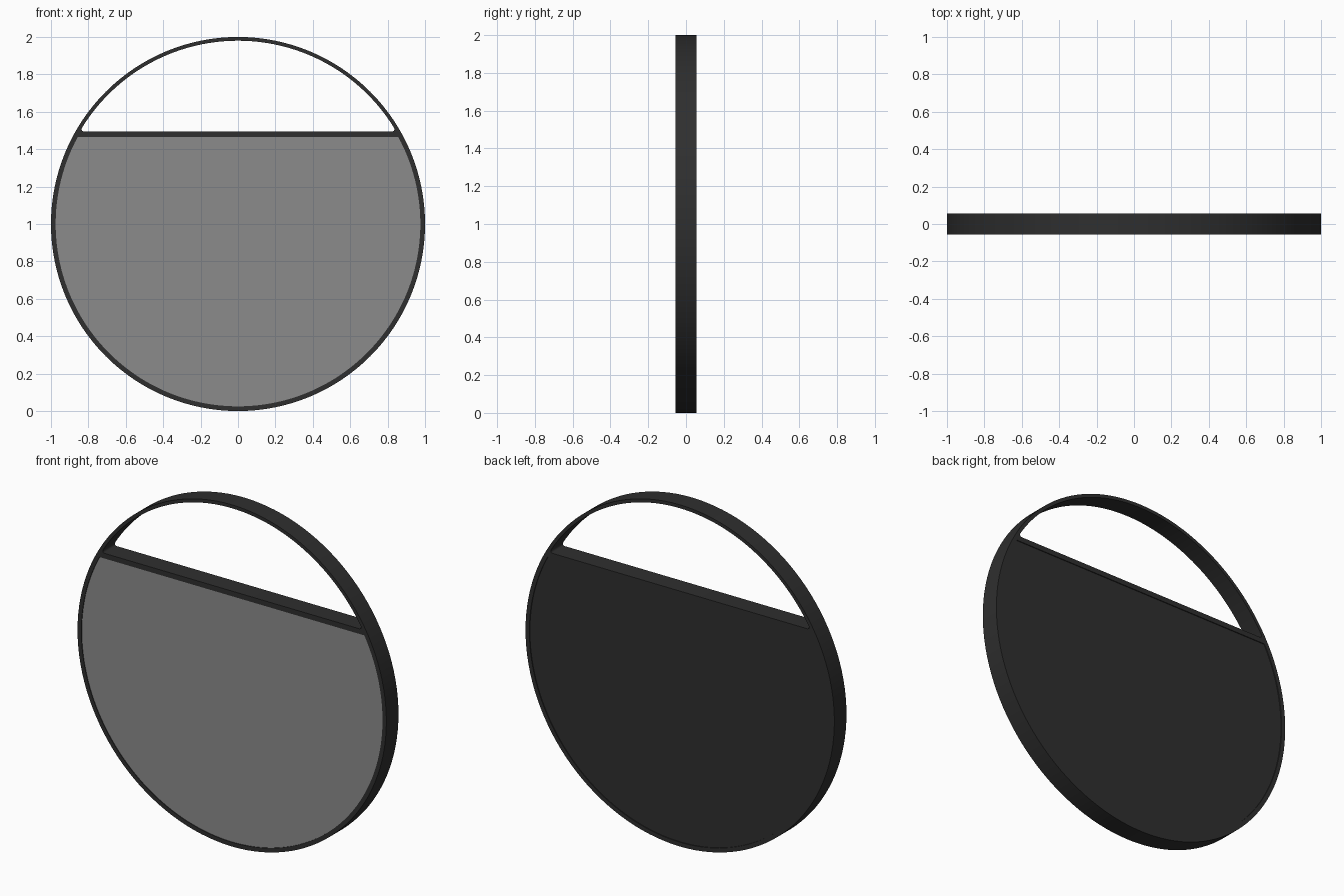
import bpy, bmesh, math

if "Cube" in bpy.data.objects:
    bpy.data.objects.remove(bpy.data.objects["Cube"])

DEPTH = 0.056          # half depth of the frame
R_OUT, R_TOP, R_LOW = 1.0, 0.98, 0.975
SHELF_TOP, SHELF_BOTTOM = 0.495, 0.465   # measured from the circle centre


def material(name, c):
    m = bpy.data.materials.new(name)
    m.diffuse_color = (c[0], c[1], c[2], 1)
    m.use_nodes = True
    m.node_tree.nodes["Principled BSDF"].inputs["Base Color"].default_value = m.diffuse_color
    return m


black = material("matte black", (0.028, 0.028, 0.028))
silver = material("mirror grey", (0.26, 0.26, 0.26))


def arc(cx, cy, r, a0, a1, n):
    return [(cx + r * math.cos(a0 + (a1 - a0) * i / n),
             cy + r * math.sin(a0 + (a1 - a0) * i / n)) for i in range(n + 1)]


def circle(r, n=128):
    return arc(0, 0, r, 0, 2 * math.pi, n)[:-1]


def upper_segment(r, h, f):
    """Circle part above height h, with corners rounded by radius f."""
    a = math.asin((h + f) / (r - f))
    cx = (r - f) * math.cos(a)
    return (arc(0, 0, r, a, math.pi - a, 64)
            + arc(-cx, h + f, f, math.pi - a, 1.5 * math.pi, 6)[1:]
            + arc(cx, h + f, f, -math.pi / 2, a, 6)[:-1])


def lower_segment(r, h):
    """Circle part below height h."""
    a = math.asin(h / r)
    return arc(0, 0, r, math.pi - a, 2 * math.pi + a, 110)


def plate(name, outlines, y0, y1, mat):
    """Filled outline(s) in the xz plane, extruded from y0 to y1."""
    cu = bpy.data.curves.new(name, 'CURVE')
    cu.dimensions = '2D'
    cu.fill_mode = 'BOTH'
    cu.extrude = (y1 - y0) / 2
    for pts in outlines:
        s = cu.splines.new('POLY')
        s.points.add(len(pts) - 1)
        for p, (x, z) in zip(s.points, pts):
            p.co = (x, z, 0, 1)
        s.use_cyclic_u = True
    tmp = bpy.data.objects.new(name + "_outline", cu)
    bpy.context.collection.objects.link(tmp)
    bpy.context.view_layer.update()
    me = bpy.data.meshes.new_from_object(
        tmp.evaluated_get(bpy.context.evaluated_depsgraph_get()))
    bpy.data.objects.remove(tmp)
    bm = bmesh.new()
    bm.from_mesh(me)
    for v in bm.verts:
        x, z, d = v.co
        v.co = (x, (y0 + y1) / 2 - d, z + 1)
    bmesh.ops.remove_doubles(bm, verts=bm.verts, dist=1e-5)
    bmesh.ops.recalc_face_normals(bm, faces=bm.faces)
    bm.to_mesh(me)
    bm.free()
    me.materials.clear()
    me.materials.append(mat)
    ob = bpy.data.objects.new(name, me)
    bpy.context.collection.objects.link(ob)
    bpy.ops.object.select_all(action='DESELECT')
    ob.select_set(True)
    bpy.context.view_layer.objects.active = ob
    bpy.ops.object.shade_smooth_by_angle(angle=math.radians(30))
    return ob


# round frame with the shelf bar across it
plate("frame_and_shelf",
      [circle(R_OUT), upper_segment(R_TOP, SHELF_TOP, 0.012),
       lower_segment(R_LOW, SHELF_BOTTOM)], -DEPTH, DEPTH, black)

# backing board, slightly recessed at the rear
panel = lower_segment(R_LOW + 0.001, SHELF_BOTTOM + 0.001)
plate("back_panel", [panel], -DEPTH + 0.012, DEPTH - 0.005, black)

# mirror glass, slightly recessed at the front
plate("mirror_glass", [panel], -DEPTH + 0.004, -DEPTH + 0.012, silver)
